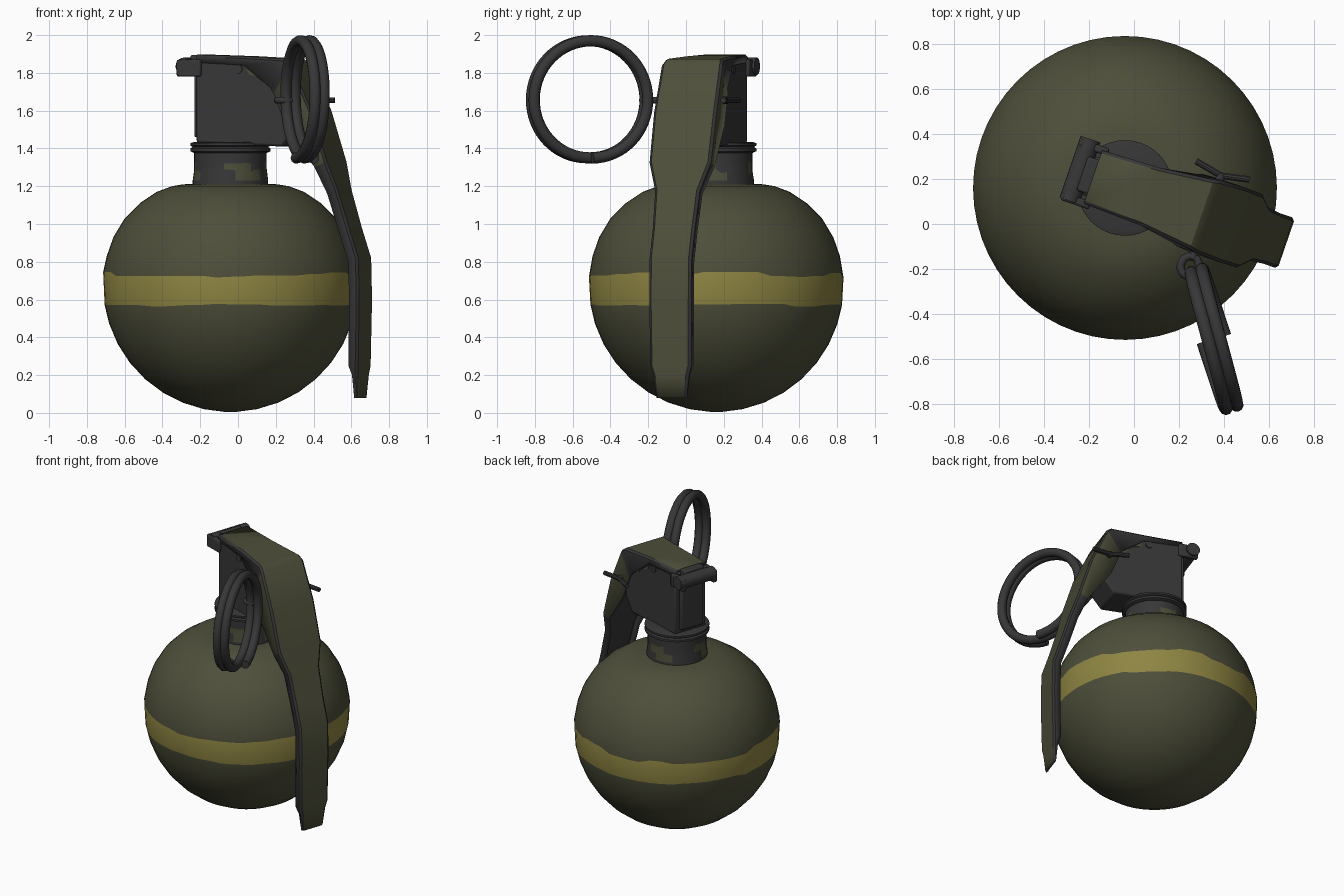
import bpy, bmesh, math, random
from mathutils import Matrix, Vector

if "Cube" in bpy.data.objects:
    bpy.data.objects.remove(bpy.data.objects["Cube"])

random.seed(4)


def material(name, rgb):
    m = bpy.data.materials.new(name)
    m.diffuse_color = (*rgb, 1)
    m.use_nodes = True
    m.node_tree.nodes["Principled BSDF"].inputs["Base Color"].default_value = m.diffuse_color
    return m


GREEN = material("olive green", (0.075, 0.077, 0.042))
GREY = material("dark metal", (0.038, 0.038, 0.039))
YELLOW = material("mustard yellow", (0.27, 0.235, 0.055))

# Fuze frame: u along the lever, v across it, w up
FUZE = Matrix.Translation((-0.04, 0.16, 0)) @ Matrix.Rotation(math.radians(-19), 4, 'Z')


def finish(name, bm, mats, matrix=FUZE, angle=35):
    bmesh.ops.recalc_face_normals(bm, faces=bm.faces)
    me = bpy.data.meshes.new(name)
    bm.to_mesh(me)
    bm.free()
    me.transform(matrix)
    ob = bpy.data.objects.new(name, me)
    bpy.context.collection.objects.link(ob)
    for m in mats:
        me.materials.append(m)
    bpy.ops.object.select_all(action='DESELECT')
    ob.select_set(True)
    bpy.context.view_layer.objects.active = ob
    bpy.ops.object.shade_smooth_by_angle(angle=math.radians(angle))
    return ob


def bevel(ob, width, segments=2):
    mod = ob.modifiers.new("bevel", 'BEVEL')
    mod.width, mod.segments = width, segments


def revolve(name, profile, n, mats, rule=None, jitter=None):
    """Lathe (radius, z) points; rule(ring, segment) picks the colour."""
    bm = bmesh.new()
    rings = []
    for i, (r, z) in enumerate(profile):
        amp = jitter.get(i, 0) if jitter else 0
        step, ring = 0, []
        for k in range(n):
            if random.random() < 0.4:
                step = random.uniform(-amp, amp)
            a = 2 * math.pi * k / n
            ring.append(bm.verts.new((r * math.cos(a), r * math.sin(a), z + step)))
        rings.append(ring)
    for i in range(len(rings) - 1):
        for k in range(n):
            f = bm.faces.new((rings[i][k], rings[i][(k + 1) % n],
                              rings[i + 1][(k + 1) % n], rings[i + 1][k]))
            f.material_index = rule(i, k) if rule else 0
    bm.faces.new(rings[0])
    bm.faces.new(rings[-1])
    return finish(name, bm, mats)


def box(name, lo, hi, mat=GREY, bev=0.01):
    bm = bmesh.new()
    bmesh.ops.create_cube(bm, size=1)
    for v in bm.verts:
        v.co = [l + (h - l) * (c + 0.5) for l, h, c in zip(lo, hi, v.co)]
    ob = finish(name, bm, [mat])
    bevel(ob, bev)
    return ob


def extrude_side(name, outline, v0, v1, mat):
    """Extrude a (u, w) outline across the fuze."""
    bm = bmesh.new()
    a = [bm.verts.new((u, v0, w)) for u, w in outline]
    b = [bm.verts.new((u, v1, w)) for u, w in outline]
    bm.faces.new(a)
    bm.faces.new(b)
    for i in range(len(a)):
        j = (i + 1) % len(a)
        bm.faces.new((a[i], a[j], b[j], b[i]))
    return finish(name, bm, [mat])


def rod(name, p, q, r, n=16):
    p, q = Vector(p), Vector(q)
    bm = bmesh.new()
    bmesh.ops.create_cone(bm, cap_ends=True, segments=n, radius1=r, radius2=r, depth=(q - p).length)
    rot = (q - p).to_track_quat('Z', 'Y').to_matrix().to_4x4()
    return finish(name, bm, [GREY], FUZE @ Matrix.Translation((p + q) / 2) @ rot)


def wire(name, points, r, cyclic=False):
    cu = bpy.data.curves.new(name, 'CURVE')
    cu.dimensions = '3D'
    cu.bevel_depth, cu.bevel_resolution, cu.use_fill_caps = r, 3, True
    sp = cu.splines.new('POLY')
    sp.points.add(len(points) - 1)
    for pt, co in zip(sp.points, points):
        pt.co = (*co, 1)
    sp.use_cyclic_u = cyclic
    sp.use_smooth = True
    cu.materials.append(GREY)
    ob = bpy.data.objects.new(name, cu)
    bpy.context.collection.objects.link(ob)
    return ob


# Round body with a rough-edged painted band
R, C = 0.675, 0.68
profile = [(R * math.cos(math.radians(a)), C + R * math.sin(math.radians(a)))
           for a in (-87, -78, -68, -58, -48, -38, -28, -18)]
profile += [(0.666, 0.57), (0.674, 0.73)]
profile += [(0.655, 0.83), (0.62, 0.93), (0.56, 1.03), (0.48, 1.11),
            (0.39, 1.17), (0.31, 1.2), (0.25, 1.21), (0.15, 1.215)]
revolve("body", profile, 56, [GREEN, YELLOW],
        rule=lambda i, k: 1 if i == 8 else 0, jitter={8: 0.008, 9: 0.016})

# Neck with worn paint, and collar
revolve("neck", [(0.2, 1.19), (0.2, 1.23), (0.192, 1.28), (0.192, 1.33), (0.192, 1.39)], 40,
        [GREY, GREEN], rule=lambda i, k: int(math.sin(k * 0.55 + i * 1.1) > 0.35 and i in (1, 2)),
        jitter={2: 0.012, 3: 0.012})
revolve("collar", [(0.19, 1.375), (0.212, 1.385), (0.212, 1.4), (0.2, 1.408),
                   (0.212, 1.415), (0.212, 1.428), (0.19, 1.435)], 40, [GREY])

# Fuze head
head = extrude_side("fuze_head", [(-0.15, 1.43), (0.33, 1.41), (0.4, 1.5), (0.4, 1.62),
                                  (0.33, 1.85), (-0.15, 1.875)], -0.125, 0.125, GREY)
bevel(head, 0.012)
rod("cross_pin", (0.085, -0.132, 1.82), (0.085, 0.132, 1.82), 0.025)

# Worn paint flakes on both sides of the head
for side, v in (("front", -0.128), ("back", 0.128)):
    extrude_side("paint_flake_" + side, [(0.13, 1.83), (0.15, 1.79), (0.21, 1.78), (0.25, 1.73),
                                         (0.3, 1.72), (0.31, 1.83)], v - 0.002, v + 0.002, GREEN)

# Safety lever: folded channel; each station is outer u, w, half width, flange u, w
stations = [(-0.15, 1.897, .125, -0.15, 1.855), (0.12, 1.888, .135, 0.12, 1.84),
            (0.36, 1.874, .162, 0.28, 1.72), (0.395, 1.848, .17, 0.30, 1.69),
            (0.51, 1.6, .175, 0.37, 1.52), (0.595, 1.33, .172, 0.53, 1.30),
            (0.64, 1.18, .125, 0.585, 1.16), (0.70, 0.98, .118, 0.645, 0.965),
            (0.752, 0.82, .118, 0.70, 0.80), (0.757, 0.6, .118, 0.705, 0.6),
            (0.75, 0.25, .115, 0.70, 0.25), (0.745, 0.2, .1, 0.715, 0.2),
            (0.737, 0.08, .085, 0.722, 0.08)]
bm = bmesh.new()
rows = []
for u, w, h, iu, iw in stations:
    outer, inner = Vector((u, 0, w)), Vector((iu, 0, iw))
    shoulder = outer + (inner - outer).normalized() * 0.012
    half = [(inner, h), (shoulder, h), (outer, h - 0.014)]
    row = [p + Vector((0, -s, 0)) for p, s in half] + [p + Vector((0, s, 0)) for p, s in reversed(half)]
    rows.append([bm.verts.new(p) for p in row])
for i in range(len(rows) - 1):
    for k in range(5):
        f = bm.faces.new((rows[i][k], rows[i + 1][k], rows[i + 1][k + 1], rows[i][k + 1]))
        painted = k == 2 or (k in (0, 4) and i in (3, 4))
        f.material_index = 0 if painted else 1
lever = finish("safety_lever", bm, [GREEN, GREY], angle=30)
up = max(lever.data.polygons, key=lambda p: p.center.z * (p.material_index == 0))
if up.normal.z < 0:
    lever.data.flip_normals()
solid = lever.modifiers.new("thickness", 'SOLIDIFY')
solid.thickness, solid.offset = 0.018, -1
solid.material_offset = solid.material_offset_rim = 1

# Hinge at the back of the head
rod("hinge_pin", (-0.215, -0.135, 1.835), (-0.215, 0.155, 1.835), 0.046, 20)
for side, v in (("front", -0.125), ("back", 0.125)):
    box("hinge_ear_" + side, (-0.255, v - 0.018, 1.78), (-0.12, v + 0.018, 1.87))
box("hinge_tongue", (-0.2, -0.08, 1.82), (-0.08, 0.08, 1.895))
box("striker_cover", (-0.175, -0.09, 1.46), (-0.13, 0.09, 1.82))

# Split pin through the lever, with eye and spread prongs
PU, PW = 0.385, 1.655
rod("split_pin", (PU, -0.2, PW), (PU, 0.195, PW), 0.02)
for side, s in (("inner", -1), ("outer", 1)):
    rod("pin_prong_" + side, (PU, 0.19, PW), (PU + s * 0.125, 0.215, PW), 0.015, 10)
wire("pin_eye", [FUZE @ Vector((PU + 0.04 * math.cos(a), -0.235 + 0.045 * math.sin(a), PW))
                 for a in [2 * math.pi * k / 24 for k in range(24)]], 0.018, True)

# Pull ring: two close coils of wire
centre = Vector((0.355, -0.51, 1.66))
along, normal = Vector((0.286, -0.958, 0)), Vector((0.958, 0.286, 0))
coil = []
for k in range(129):
    t = k / 64
    a = -math.pi / 2 + 2 * math.pi * t
    coil.append(centre + along * 0.31 * math.cos(a) + Vector((0, 0, 0.31 * math.sin(a)))
                + normal * 0.05 * (t - 1))
wire("pull_ring", coil, 0.03)
